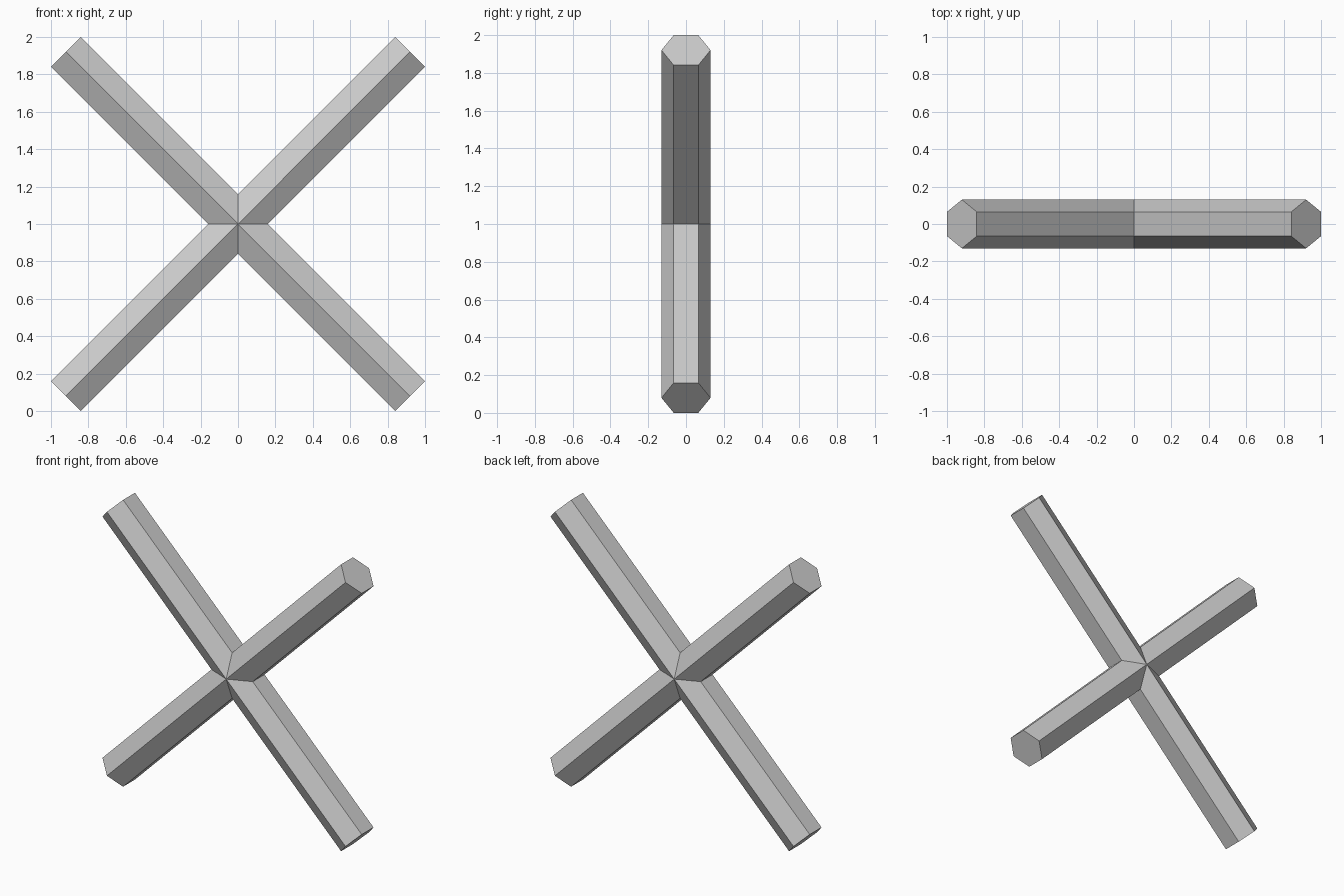
import bpy, bmesh
from math import sin, cos, pi, sqrt, radians

if "Cube" in bpy.data.objects:
    bpy.data.objects.remove(bpy.data.objects["Cube"])

R = 0.13                              # hexagon corner radius
END = sqrt(2) - R * cos(pi / 6)       # arm length from the crossing
CENTRE_Z = 1.0


def add_arm(bm, angle):
    """Hexagonal arm whose inner end is mitred against its neighbours."""
    ca, sa = cos(angle), sin(angle)

    def vert(s, t, y):
        # s runs along the arm, t across it in the XZ plane
        return bm.verts.new((s * ca - t * sa, y, CENTRE_Z + s * sa + t * ca))

    section = [(R * sin(k * pi / 3), R * cos(k * pi / 3)) for k in range(6)]
    inner = [vert(abs(t), t, y) for t, y in section]
    outer = [vert(END, t, y) for t, y in section]
    for k in range(6):
        n = (k + 1) % 6
        bm.faces.new((inner[k], inner[n], outer[n], outer[k]))
    bm.faces.new(outer)


# Four arms welded into one clean crossed pair of bars
bm = bmesh.new()
for deg in (45, 135, 225, 315):
    add_arm(bm, radians(deg))
bmesh.ops.remove_doubles(bm, verts=bm.verts, dist=1e-4)
bmesh.ops.recalc_face_normals(bm, faces=bm.faces)

mesh = bpy.data.meshes.new("crossed_bars")
bm.to_mesh(mesh)
bm.free()
bpy.context.collection.objects.link(bpy.data.objects.new("crossed_bars", mesh))
